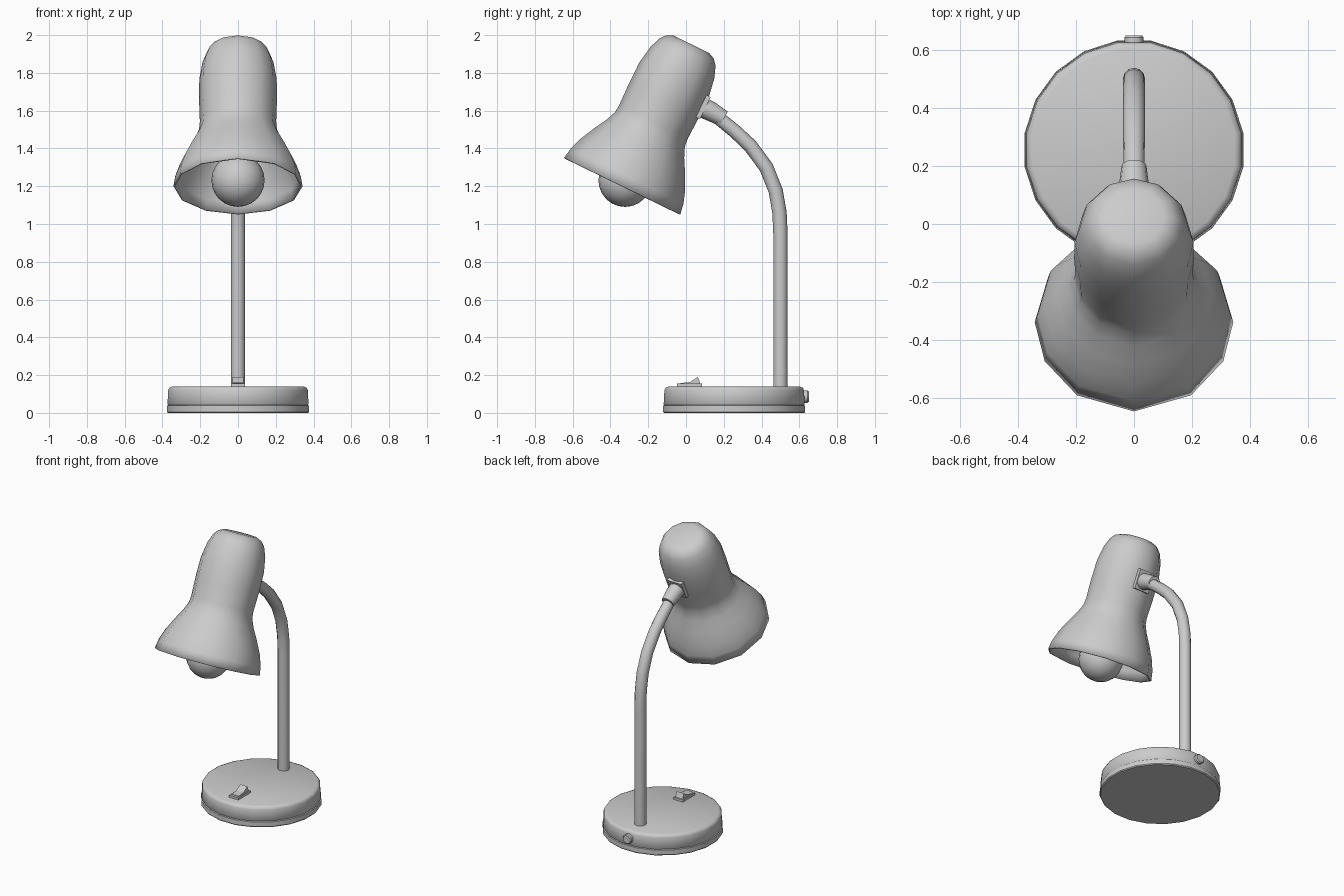
import bpy, bmesh
from math import sin, cos, radians
from mathutils import Vector

if "Cube" in bpy.data.objects:
    bpy.data.objects.remove(bpy.data.objects["Cube"])


def finish(name, bm, smooth=35):
    me = bpy.data.meshes.new(name)
    bm.to_mesh(me)
    bm.free()
    ob = bpy.data.objects.new(name, me)
    bpy.context.collection.objects.link(ob)
    bpy.ops.object.select_all(action='DESELECT')
    bpy.context.view_layer.objects.active = ob
    ob.select_set(True)
    if smooth:
        bpy.ops.object.shade_smooth_by_angle(angle=radians(smooth))
    return ob


def sweep(name, path, angles, axis=None, cap_start=True, smooth=35):
    """Rings of (y, z, radius); angle 0 faces the front."""
    bm = bmesh.new()
    pts = [Vector((0, y, z)) for y, z, r in path]
    rings = []
    for i, p in enumerate(pts):
        a = axis or (pts[min(i + 1, len(pts) - 1)] - pts[max(i - 1, 0)]).normalized()
        v = Vector((0, -a.z, a.y))
        rings.append([bm.verts.new(p + path[i][2] * (Vector((sin(t), 0, 0)) + v * cos(t)))
                      for t in map(radians, angles)])
    n = len(angles)
    for lo, hi in zip(rings, rings[1:]):
        for j in range(n):
            k = (j + 1) % n
            bm.faces.new((lo[j], lo[k], hi[k], hi[j]))
    if cap_start:
        bm.faces.new(rings[0][::-1])
    bm.faces.new(rings[-1])
    return finish(name, bm, smooth)


def prism(name, outline, half_width):
    """Extrude a y-z outline symmetrically across x."""
    bm = bmesh.new()
    f = bm.faces.new([bm.verts.new((-half_width, y, z)) for y, z in outline])
    ext = bmesh.ops.extrude_face_region(bm, geom=[f])['geom']
    bmesh.ops.translate(bm, vec=(2 * half_width, 0, 0),
                        verts=[g for g in ext if isinstance(g, bmesh.types.BMVert)])
    bmesh.ops.recalc_face_normals(bm, faces=bm.faces)
    return finish(name, bm, 0)


def even(n, offset=0):
    return [offset + 360 * i / n for i in range(n)]


UP = Vector((0, 0, 1))

# Round base: lower ring and upper body
BY = 0.255
sweep("base_ring", [(BY, 0, 0.376), (BY, 0.006, 0.381), (BY, 0.038, 0.381), (BY, 0.042, 0.372)],
      even(20, 9), UP)
sweep("base_body", [(BY, 0.038, 0.372), (BY, 0.045, 0.378), (BY, 0.12, 0.374),
                    (BY, 0.133, 0.368), (BY, 0.14, 0.352)], even(20, 9), UP, smooth=50)

# Curved neck and collar
sweep("neck", [(0.5, 0.13, 0.038), (0.5, 0.95, 0.038), (0.495, 1.06, 0.038), (0.475, 1.175, 0.038),
               (0.425, 1.3, 0.038), (0.34, 1.415, 0.038), (0.26, 1.49, 0.037),
               (0.18, 1.555, 0.036), (0.15, 1.575, 0.036)], even(12))
sweep("collar", [(0.075, 1.622, 0.054), (0.13, 1.597, 0.052), (0.2, 1.557, 0.043)], even(12))

# Tilted shade
C = Vector((0, -0.338, 1.2))
A = Vector((0, 0.438, 0.899)).normalized()
BACK = Vector((0, A.z, -A.y))


def along(profile):
    return [((C + A * s).y, (C + A * s).z, r) for s, r in profile]


half = [35, 64, 90, 120, 150]
shade_angles = [0] + half + [180] + [360 - a for a in reversed(half)]
shade = sweep("shade", along([(0, 0.342), (0.06, 0.332), (0.13, 0.308), (0.21, 0.268), (0.28, 0.229),
                              (0.335, 0.206), (0.38, 0.202), (0.5, 0.206), (0.63, 0.205),
                              (0.73, 0.188), (0.79, 0.165), (0.82, 0.14), (0.836, 0.105)]),
              shade_angles, A, cap_start=False, smooth=60)
sol = shade.modifiers.new("thickness", 'SOLIDIFY')
sol.thickness = 0.01
sol.offset = -1

# Square bracket where the neck meets the shade
bm = bmesh.new()
bmesh.ops.create_cube(bm, size=1)
for v in bm.verts:
    x, y, z = v.co
    v.co = C + A * (0.565 + z * 0.13) + BACK * (0.2 + y * 0.03) + Vector((x * 0.11, 0, 0))
finish("bracket", bm, 0)

# Bulb and its socket inside the shade
bm = bmesh.new()
bmesh.ops.create_uvsphere(bm, u_segments=20, v_segments=12, radius=0.141)
bmesh.ops.translate(bm, vec=C + A * 0.035, verts=bm.verts)
finish("bulb", bm, 60)
sweep("bulb_stem", along([(0.12, 0.112), (0.2, 0.075), (0.27, 0.06), (0.36, 0.055)]), even(16), A)
sweep("socket", along([(0.34, 0.075), (0.6, 0.075), (0.815, 0.06)]), even(16), A)

# Rocker switch on the base
prism("switch_plate", [(-0.048, 0.136), (0.085, 0.136), (0.085, 0.155), (-0.048, 0.155)], 0.036)
prism("switch_rocker", [(-0.03, 0.15), (0.078, 0.15), (0.063, 0.19), (0.02, 0.163), (-0.03, 0.158)], 0.028)

# Cable outlet at the back
sweep("cable_outlet", [(0.61, 0.086, 0.033), (0.643, 0.086, 0.033), (0.65, 0.086, 0.027)],
      even(12), Vector((0, 1, 0)))
